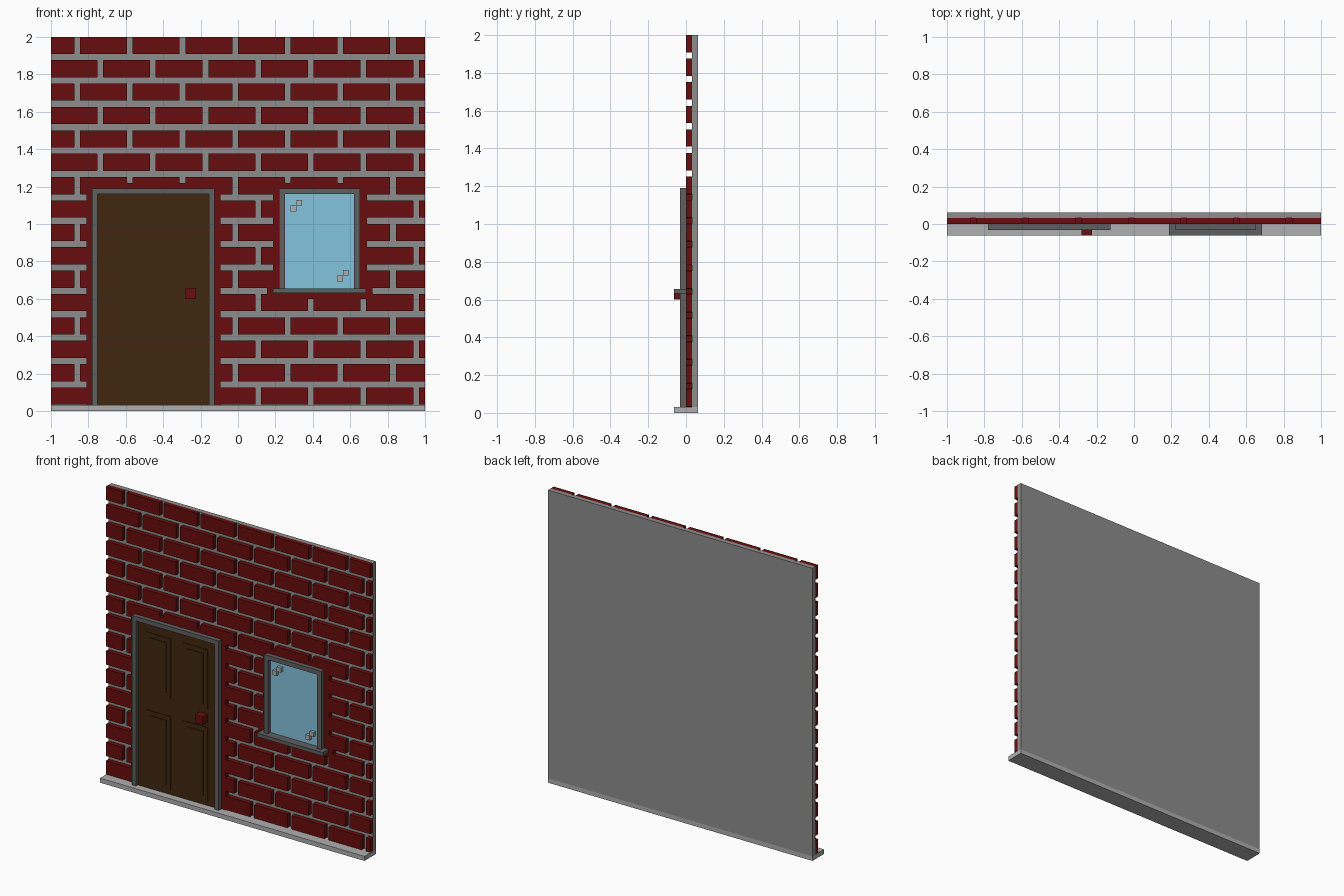
import bpy, bmesh

if "Cube" in bpy.data.objects:
    bpy.data.objects.remove(bpy.data.objects["Cube"])


def material(name, rgb):
    m = bpy.data.materials.new(name)
    m.diffuse_color = (*rgb, 1)
    m.use_nodes = True
    m.node_tree.nodes["Principled BSDF"].inputs["Base Color"].default_value = m.diffuse_color
    return m


BRICK = material("brick red", (0.14, 0.004, 0.004))
MORTAR = material("mortar grey", (0.27, 0.27, 0.27))
STONE = material("pale stone", (0.43, 0.43, 0.43))
FRAME = material("dark grey", (0.115, 0.115, 0.115))
WOOD = material("dark wood", (0.053, 0.02, 0.005))
GLASS = material("pale blue glass", (0.23, 0.55, 0.72))


def finish(bm, name, mat):
    bmesh.ops.recalc_face_normals(bm, faces=bm.faces[:])
    me = bpy.data.meshes.new(name)
    bm.to_mesh(me)
    bm.free()
    me.materials.append(mat)
    ob = bpy.data.objects.new(name, me)
    bpy.context.collection.objects.link(ob)
    return ob


def boxes(name, mat, *specs):
    """One object from boxes given as (x0, x1, y0, y1, z0, z1)."""
    bm = bmesh.new()
    for x0, x1, y0, y1, z0, z1 in specs:
        vs = bmesh.ops.create_cube(bm, size=1)["verts"]
        for v in vs:
            v.co = (x1 if v.co.x > 0 else x0,
                    y1 if v.co.y > 0 else y0,
                    z1 if v.co.z > 0 else z0)
    return finish(bm, name, mat)


# Mortar wall and base slab
boxes("mortar_wall", MORTAR, (-1, 1, 0.031, 0.0625, 0.03, 2))
boxes("base_slab", STONE, (-1, 1, -0.0625, 0.0625, 0, 0.031))

# Brick layer: rectangles of the staggered rows plus solid surrounds, as (x0, x1, z0, z1)
rects = [(-0.81, -0.094, 0.031, 1.22),     # door surround
         (0.188, 0.69, 0.6, 1.22),         # window surround
         (0.156, 0.72, 0.6, 0.688)]        # sill surround
PITCH, GAP = 0.2815, 0.015
for row in range(16):
    z0 = 0.034 + row * 0.125
    z1 = 2.0 if row == 15 else z0 + 0.092
    first = -0.86 if row % 2 else -0.737
    gaps = [first + i * PITCH for i in range(7)]
    starts = [-1] + [g + GAP for g in gaps]
    ends = [g - GAP for g in gaps] + [1]
    rects += [(a, b, z0, z1) for a, b in zip(starts, ends)]

# Merge the rectangles over a common grid
xs = sorted({round(v, 4) for r in rects for v in r[:2]})
zs = sorted({round(v, 4) for r in rects for v in r[2:]})
bm = bmesh.new()
grid = {}


def corner(i, j):
    if (i, j) not in grid:
        grid[i, j] = bm.verts.new((xs[i], 0, zs[j]))
    return grid[i, j]


for i in range(len(xs) - 1):
    for j in range(len(zs) - 1):
        cx, cz = (xs[i] + xs[i + 1]) / 2, (zs[j] + zs[j + 1]) / 2
        if any(a < cx < b and c < cz < d for a, b, c, d in rects):
            bm.faces.new([corner(i, j), corner(i + 1, j),
                          corner(i + 1, j + 1), corner(i, j + 1)])
bmesh.ops.dissolve_limit(bm, angle_limit=0.01, verts=bm.verts[:], edges=bm.edges[:])
ext = bmesh.ops.extrude_face_region(bm, geom=bm.faces[:], use_keep_orig=True)
for v in ext["geom"]:
    if isinstance(v, bmesh.types.BMVert):
        v.co.y = 0.031
# Chamfer the brick corners, except along the outer edge of the wall
edges = [e for e in bm.edges
         if abs(e.verts[0].co.y - e.verts[1].co.y) > 0.02
         and abs(e.verts[0].co.x) < 0.999 and 0.033 < e.verts[0].co.z < 1.999]
bmesh.ops.bevel(bm, geom=edges, offset=0.007, segments=1, profile=0.5,
                affect='EDGES', clamp_overlap=True)
finish(bm, "bricks", BRICK)

# Door
boxes("door_frame", FRAME,
      (-0.781, -0.75, -0.031, 0, 0.031, 1.19),
      (-0.156, -0.125, -0.031, 0, 0.031, 1.19),
      (-0.75, -0.156, -0.031, 0, 1.16, 1.19))
boxes("door_leaf", WOOD, (-0.75, -0.156, -0.01, 0, 0.031, 1.16))
panels = []
for x0, x1 in ((-0.69, -0.5), (-0.407, -0.22)):
    for z0, z1 in ((0.065, 0.565), (0.69, 1.097)):
        panels.append((x0, x1, -0.015, -0.005, z0, z1))
        panels.append((x0 + 0.031, x1 - 0.031, -0.021, -0.01, z0 + 0.031, z1 - 0.031))
boxes("door_panels", WOOD, *panels)
boxes("door_knob", BRICK, (-0.282, -0.224, -0.0625, -0.005, 0.6, 0.657))

# Window
boxes("window_frame", FRAME,
      (0.22, 0.25, -0.031, 0, 0.656, 1.19),
      (0.621, 0.652, -0.031, 0, 0.656, 1.19),
      (0.25, 0.621, -0.031, 0, 1.16, 1.19))
boxes("window_sill", FRAME, (0.188, 0.685, -0.0625, 0, 0.631, 0.656))
boxes("window_glass", GLASS, (0.25, 0.621, -0.006, 0, 0.656, 1.16))
boxes("glass_glints", STONE, *[
    (x, x + 0.031, -0.028, -0.003, z, z + 0.031)
    for x, z in ((0.281, 1.067), (0.312, 1.098), (0.53, 0.693), (0.561, 0.724))])
